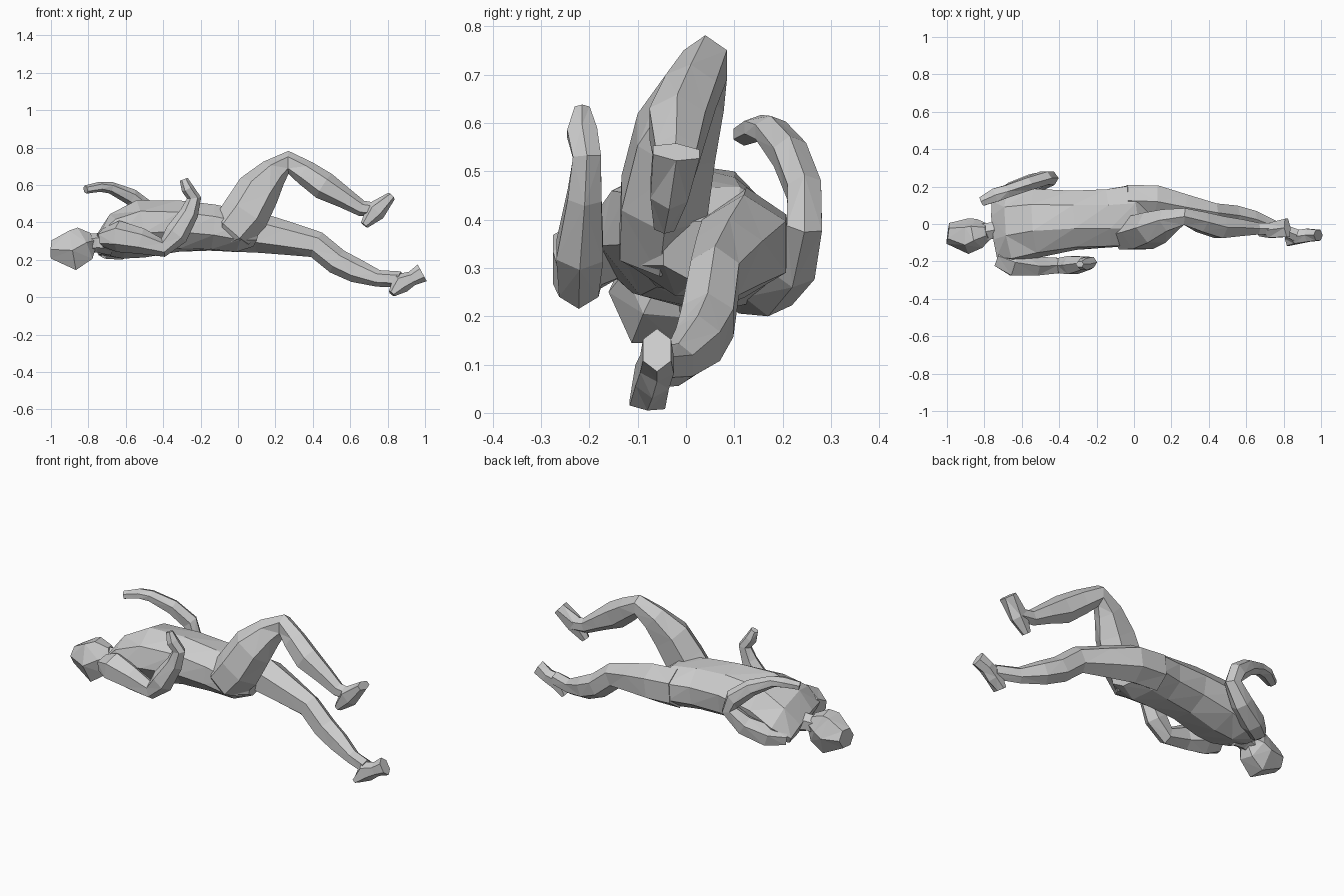
import bpy, bmesh, math
from mathutils import Vector


def loft(name, rings, sides=6, phase=0.5):
    """Flat-shaded tube through rings (x, y, z, half_width, half_height, roll_degrees).
    Width runs along y (rolled about x), height runs across it."""
    bm = bmesh.new()
    pts = [Vector(r[:3]) for r in rings]
    grow = 1 / math.cos(math.pi / sides) ** 0.8
    loops = []
    for i, r in enumerate(rings):
        t = (pts[min(i + 1, len(pts) - 1)] - pts[max(i - 1, 0)]).normalized()
        roll = math.radians(r[5]) if len(r) > 5 else 0
        side = Vector((0, math.cos(roll), -math.sin(roll)))
        u = (side - t * side.dot(t)).normalized()
        v = t.cross(u)
        loop = []
        for k in range(sides):
            a = 2 * math.pi * (k + phase) / sides
            loop.append(bm.verts.new(pts[i] + grow * (u * r[3] * math.cos(a) + v * r[4] * math.sin(a))))
        loops.append(loop)
    for a, b in zip(loops, loops[1:]):
        for k in range(sides):
            j = (k + 1) % sides
            bm.faces.new((a[k], a[j], b[j], b[k]))
    bm.faces.new(loops[0][::-1])
    bm.faces.new(loops[-1])
    bmesh.ops.triangulate(bm, faces=bm.faces[:])
    bmesh.ops.recalc_face_normals(bm, faces=bm.faces[:])
    me = bpy.data.meshes.new(name)
    bm.to_mesh(me)
    bm.free()
    ob = bpy.data.objects.new(name, me)
    bpy.context.collection.objects.link(ob)
    return ob


# Torso, shoulders to pelvis, rolled so the left shoulder lies lower
loft("torso", [
    (-0.74, -0.03, 0.285, 0.16, 0.042, 14),
    (-0.65, -0.01, 0.325, 0.195, 0.11, 14),
    (-0.52, 0.005, 0.365, 0.178, 0.145, 12),
    (-0.32, 0.02, 0.38, 0.155, 0.132, 8),
    (-0.14, 0.03, 0.372, 0.155, 0.122, 4),
    (0.0, 0.045, 0.355, 0.165, 0.115, 0),
    (0.09, 0.06, 0.335, 0.11, 0.065, 0)], 8)

# Neck and head
loft("neck", [
    (-0.68, -0.02, 0.29, 0.06, 0.06),
    (-0.76, -0.035, 0.29, 0.045, 0.045),
    (-0.86, -0.055, 0.28, 0.05, 0.05)])
loft("head", [
    (-0.78, -0.04, 0.30, 0.04, 0.045),
    (-0.825, -0.05, 0.285, 0.07, 0.095),
    (-0.885, -0.065, 0.25, 0.085, 0.11),
    (-0.995, -0.05, 0.255, 0.05, 0.05)], 6, 0)

# Right arm, bent at the elbow with the hand raised
loft("right_arm", [
    (-0.72, -0.17, 0.315, 0.06, 0.045),
    (-0.64, -0.205, 0.325, 0.075, 0.075),
    (-0.52, -0.225, 0.30, 0.052, 0.062),
    (-0.40, -0.222, 0.265, 0.042, 0.045),
    (-0.33, -0.22, 0.335, 0.05, 0.058),
    (-0.26, -0.21, 0.45, 0.036, 0.044),
    (-0.235, -0.205, 0.53, 0.03, 0.034),
    (-0.27, -0.215, 0.58, 0.032, 0.03),
    (-0.29, -0.215, 0.63, 0.016, 0.02)])

# Left arm, elbow out and forearm folded back over the shoulder
loft("left_arm", [
    (-0.72, 0.11, 0.25, 0.05, 0.04),
    (-0.64, 0.17, 0.262, 0.058, 0.058),
    (-0.53, 0.22, 0.31, 0.05, 0.054),
    (-0.45, 0.245, 0.39, 0.038, 0.044),
    (-0.48, 0.245, 0.46, 0.036, 0.046),
    (-0.57, 0.215, 0.535, 0.036, 0.04),
    (-0.68, 0.175, 0.585, 0.034, 0.028),
    (-0.74, 0.155, 0.59, 0.038, 0.024),
    (-0.815, 0.12, 0.575, 0.025, 0.02)])

# Right leg, knee raised
loft("right_leg", [
    (-0.06, -0.03, 0.33, 0.06, 0.06),
    (-0.03, -0.055, 0.36, 0.085, 0.105),
    (0.04, -0.045, 0.445, 0.092, 0.115),
    (0.11, -0.02, 0.57, 0.085, 0.105),
    (0.19, 0.02, 0.665, 0.062, 0.072),
    (0.27, 0.04, 0.72, 0.046, 0.055),
    (0.36, 0.01, 0.665, 0.055, 0.06),
    (0.46, -0.018, 0.595, 0.06, 0.068),
    (0.57, -0.02, 0.53, 0.045, 0.05),
    (0.66, -0.025, 0.475, 0.032, 0.038),
    (0.74, -0.025, 0.465, 0.03, 0.035)])
loft("right_foot", [
    (0.675, -0.045, 0.385, 0.022, 0.02),
    (0.735, -0.035, 0.46, 0.04, 0.05),
    (0.82, -0.02, 0.54, 0.05, 0.022)])

# Left leg, stretched out and sloping down
loft("left_leg", [
    (-0.04, 0.125, 0.355, 0.085, 0.10),
    (0.11, 0.12, 0.345, 0.09, 0.096),
    (0.26, 0.09, 0.315, 0.072, 0.08),
    (0.42, 0.06, 0.28, 0.052, 0.064),
    (0.53, 0.045, 0.19, 0.055, 0.062),
    (0.63, 0.025, 0.142, 0.048, 0.058),
    (0.75, -0.015, 0.1, 0.032, 0.04),
    (0.87, -0.06, 0.095, 0.032, 0.038)])
loft("left_foot", [
    (0.822, -0.08, 0.018, 0.038, 0.018),
    (0.87, -0.07, 0.075, 0.036, 0.05),
    (0.93, -0.06, 0.10, 0.036, 0.035),
    (0.985, -0.06, 0.13, 0.03, 0.045)])
